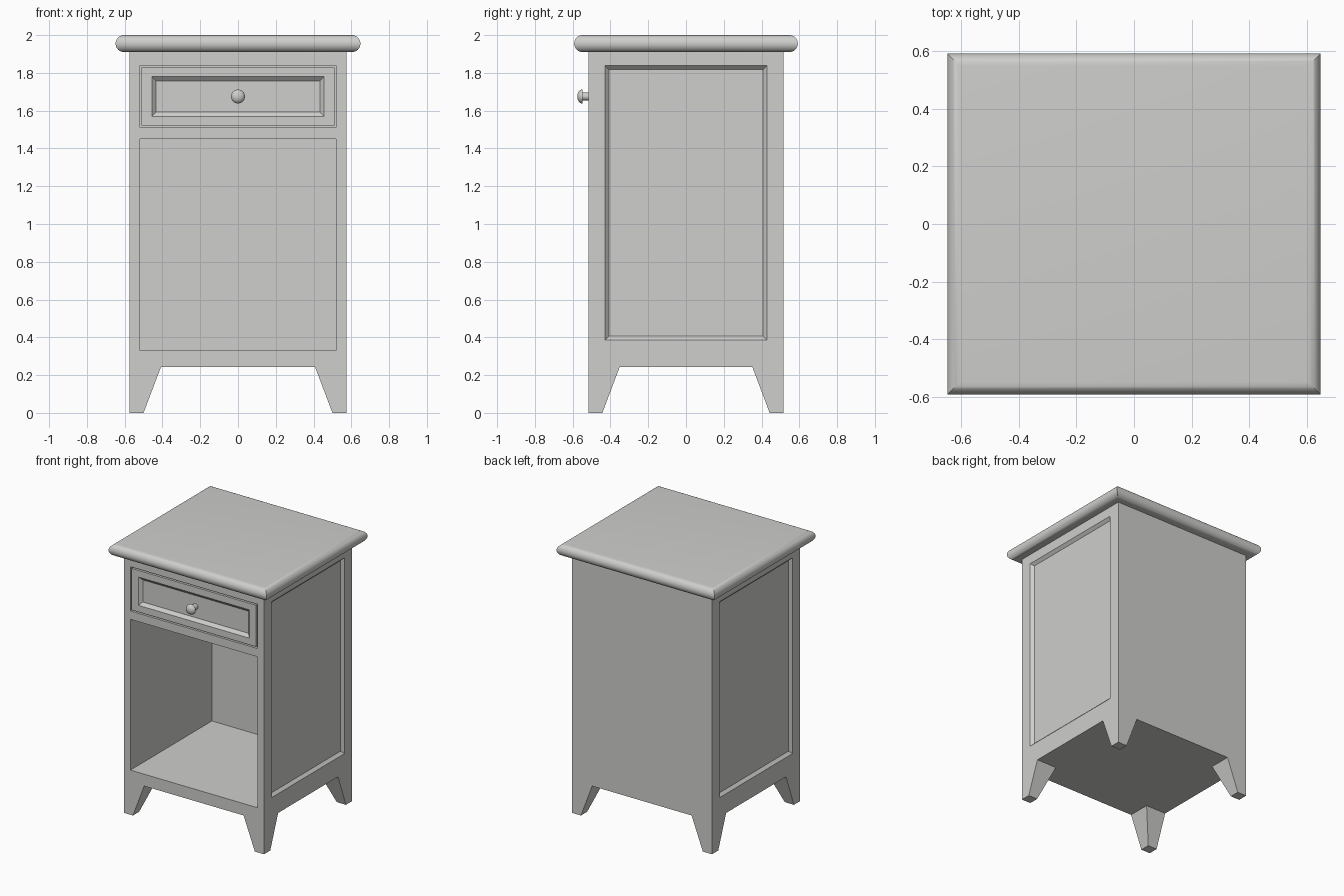
import bpy, bmesh, math

if "Cube" in bpy.data.objects:
    bpy.data.objects.remove(bpy.data.objects["Cube"])

paint = bpy.data.materials.new("grey paint")
paint.diffuse_color = (0.62, 0.62, 0.605, 1)
paint.use_nodes = True
paint.node_tree.nodes["Principled BSDF"].inputs["Base Color"].default_value = paint.diffuse_color


def loft(name, rings):
    """Skin a stack of closed rings and cap both ends."""
    bm = bmesh.new()
    loops = [[bm.verts.new(p) for p in ring] for ring in rings]
    n = len(loops[0])
    for a, b in zip(loops, loops[1:]):
        for i in range(n):
            j = (i + 1) % n
            bm.faces.new((a[i], a[j], b[j], b[i]))
    bm.faces.new(loops[0])
    bm.faces.new(loops[-1])
    bmesh.ops.recalc_face_normals(bm, faces=bm.faces)
    me = bpy.data.meshes.new(name)
    bm.to_mesh(me)
    bm.free()
    me.materials.append(paint)
    ob = bpy.data.objects.new(name, me)
    bpy.context.collection.objects.link(ob)
    return ob


def place(axis, pos, u, v):
    """Point on the plane normal to an axis."""
    return {"x": (pos, u, v), "y": (u, pos, v), "z": (u, v, pos)}[axis]


def rect(axis, pos, hu, hv, cv=0.0):
    return [place(axis, pos, su * hu, cv + sv * hv)
            for su, sv in ((-1, -1), (1, -1), (1, 1), (-1, 1))]


def circle(pos, r, cz, n=32):
    return [place("y", pos, r * math.cos(2 * math.pi * i / n),
                  cz + r * math.sin(2 * math.pi * i / n)) for i in range(n)]


def trapezoid(axis, pos, low, high):
    return [place(axis, pos, u, v) for u, v in
            ((-low, -0.1), (low, -0.1), (low, 0), (high, 0.243), (-high, 0.243), (-low, 0))]


def smooth(ob, angle):
    bpy.ops.object.select_all(action="DESELECT")
    ob.select_set(True)
    bpy.context.view_layer.objects.active = ob
    bpy.ops.object.shade_smooth_by_angle(angle=math.radians(angle))


def carve(ob, cutter):
    """Cut a shape out and delete the cutter."""
    mod = ob.modifiers.new("cut", "BOOLEAN")
    mod.operation, mod.solver, mod.object = "DIFFERENCE", "EXACT", cutter
    cutter.hide_render = True
    bpy.context.view_layer.objects.active = ob
    bpy.ops.object.modifier_apply(modifier=mod.name)
    bpy.data.objects.remove(cutter)


BX, BY = 0.575, 0.517      # body half sizes
DZ = 1.675                 # drawer centre height

# body with four tapered legs cut from one block
body = loft("cabinet_body", [rect("z", 0, BX, BY), rect("z", 1.912, BX, BY)])
carve(body, loft("leg_gap_front", [trapezoid("y", -1, 0.5, 0.408), trapezoid("y", 1, 0.5, 0.408)]))
carve(body, loft("leg_gap_side", [trapezoid("x", -1, 0.443, 0.351), trapezoid("x", 1, 0.443, 0.351)]))

# open compartment and drawer recess
carve(body, loft("compartment", [rect("y", -0.7, 0.52, 0.559, 0.89), rect("y", 0.437, 0.52, 0.559, 0.89)]))
carve(body, loft("drawer_recess", [rect("y", -0.7, 0.52, 0.164, DZ), rect("y", -0.475, 0.52, 0.164, DZ)]))

# sunken side panels with sloped borders
for s in (-1, 1):
    carve(body, loft("side_panel_recess", [
        rect("x", s * 0.7, 0.428, 0.726, 1.112),
        rect("x", s * BX, 0.428, 0.726, 1.112),
        rect("x", s * (BX - 0.02), 0.408, 0.706, 1.112)]))

# drawer front with sunken panel
loft("drawer_front", [
    rect("y", -0.474, 0.51, 0.154, DZ), rect("y", -BY, 0.51, 0.154, DZ),
    rect("y", -BY, 0.455, 0.105, DZ), rect("y", -BY + 0.02, 0.433, 0.082, DZ)])

# round knob
knob = loft("drawer_knob", [circle(y, r, DZ) for y, r in (
    (-0.495, 0.021), (-0.547, 0.021), (-0.548, 0.037), (-0.554, 0.037),
    (-0.562, 0.033), (-0.569, 0.025), (-0.573, 0.016), (-0.575, 0.006))])
smooth(knob, 35)

# table top with a half-round edge and mitred corners
R = 0.045
rings = []
for i in range(17):
    t = math.pi * (i / 16 - 0.5)
    inset = R * (1 - math.cos(t))
    rings.append(rect("z", 2 - R + R * math.sin(t), 0.648 - inset, 0.592 - inset))
smooth(loft("table_top", rings), 30)
